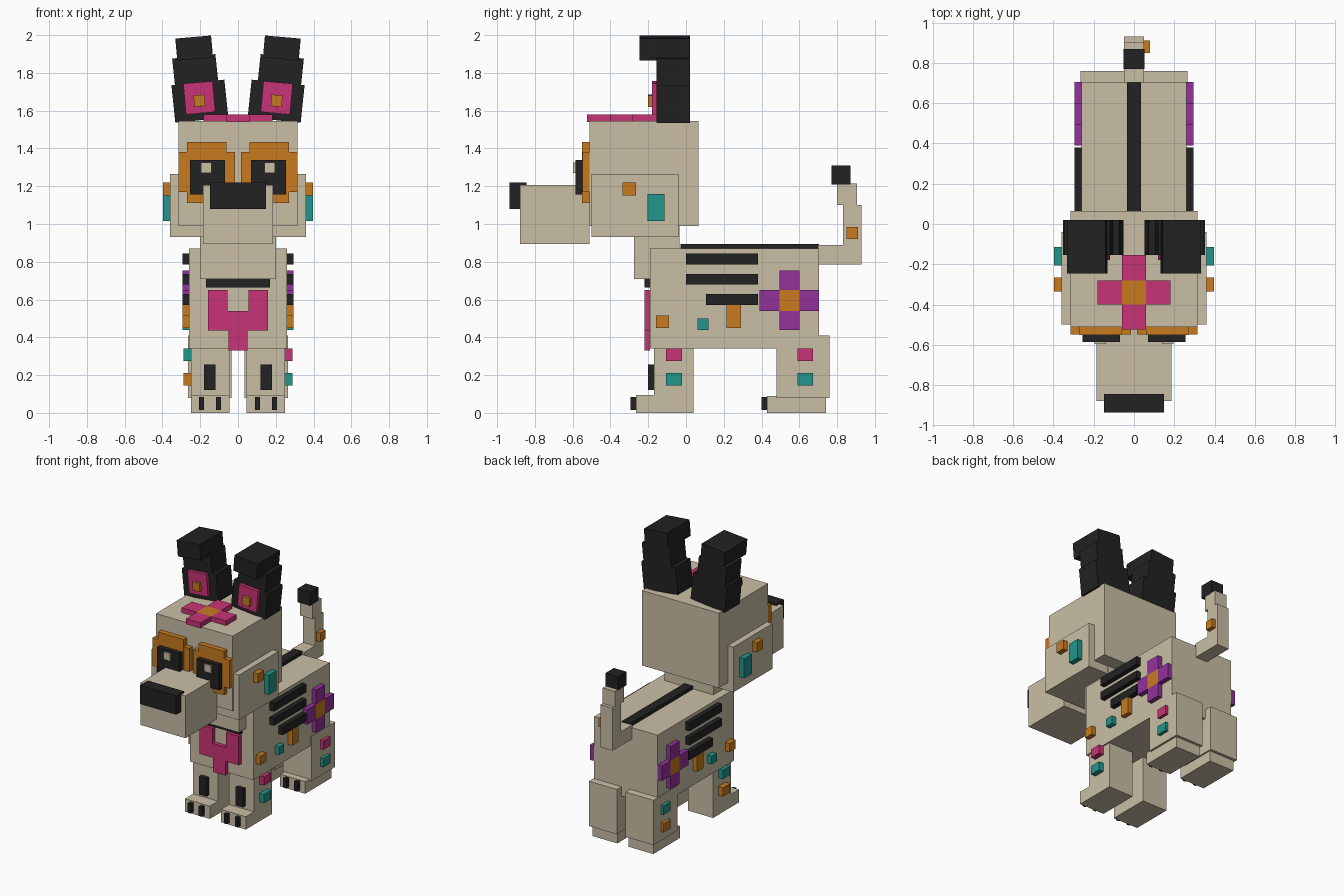
import bpy, math
from mathutils import Matrix, Vector

if "Cube" in bpy.data.objects:
    bpy.data.objects.remove(bpy.data.objects["Cube"])


def colour(name, rgb):
    m = bpy.data.materials.new(name)
    m.diffuse_color = (*rgb, 1)
    m.use_nodes = True
    m.node_tree.nodes["Principled BSDF"].inputs["Base Color"].default_value = m.diffuse_color
    return m


SAND = colour("sand", (0.59, 0.52, 0.38))
BLACK = colour("black", (0.016, 0.016, 0.016))
PINK = colour("pink", (0.58, 0.034, 0.18))
ORANGE = colour("orange", (0.58, 0.198, 0.014))
TEAL = colour("teal", (0.017, 0.305, 0.262))
PURPLE = colour("purple", (0.287, 0.032, 0.328))


def box(name, mat, x, y, z, tilt=0):
    """Box from its x, y and z ranges, tilted about its centre around y."""
    lo, hi = zip(x, y, z)
    c = [(a + b) / 2 for a, b in zip(lo, hi)]
    bpy.ops.mesh.primitive_cube_add(size=1)
    o = bpy.context.object
    o.name = name
    size = Matrix.Diagonal(Vector([abs(b - a) for a, b in zip(lo, hi)] + [1]))
    o.data.transform(Matrix.Rotation(tilt, 4, 'Y') @ size)
    o.location = c
    o.data.materials.append(mat)
    return o


def pair(name, mat, x, y, z, tilt=0):
    """The same box on the right and, mirrored, on the left."""
    box("right_" + name, mat, x, y, z, tilt)
    box("left_" + name, mat, (-x[1], -x[0]), y, z, -tilt)


# Torso, neck and tail
box("torso", SAND, (-.26, .26), (-.19, .705), (.34, .87))
box("back_stripe", BLACK, (-.035, .035), (-.03, .705), (.86, .895))
box("neck", SAND, (-.2, .2), (-.275, -.035), (.71, 1.0))
box("tail_base", SAND, (-.05, .05), (.70, .93), (.785, .89))
box("tail_middle", SAND, (-.05, .05), (.83, .93), (.88, 1.10))
box("tail_upper", SAND, (-.05, .05), (.80, .905), (1.10, 1.215))
box("tail_tip", BLACK, (-.052, .052), (.77, .87), (1.21, 1.31))
box("tail_spot", ORANGE, (.05, .08), (.85, .91), (.92, .985))

# Chest
box("collar", BLACK, (-.17, .17), (-.22, -.19), (.665, .715))
pair("chest_lobe", PINK, (.055, .16), (-.22, -.19), (.435, .65))
box("chest_centre", PINK, (-.055, .055), (-.22, -.19), (.435, .54))
box("chest_stem", PINK, (-.05, .05), (-.22, -.19), (.33, .435))

# Flank marks
side = (.255, .295)
for i, (y0, z0, z1) in enumerate([(0, .785, .845), (0, .68, .735), (.105, .57, .63)]):
    pair(f"flank_stripe_{i}", BLACK, side, (y0, .38), (z0, z1))
pair("flower_petal_top", PURPLE, side, (.495, .60), (.65, .755))
pair("flower_petal_bottom", PURPLE, side, (.495, .60), (.44, .54))
pair("flower_petal_front", PURPLE, side, (.39, .495), (.54, .65))
pair("flower_petal_rear", PURPLE, side, (.60, .705), (.54, .65))
pair("flower_centre", ORANGE, side, (.495, .60), (.54, .65))
pair("flank_bar", ORANGE, side, (.215, .29), (.45, .57))
pair("flank_spot", TEAL, side, (.06, .12), (.44, .50))
pair("shoulder_spot", ORANGE, side, (-.16, -.09), (.45, .515))

# Legs and paws
pair("front_leg", SAND, (.045, .25), (-.17, .04), (.09, .345))
pair("front_paw", SAND, (.045, .25), (-.265, .04), (0, .095))
pair("hind_leg", SAND, (.035, .265), (.48, .76), (.078, .41))
pair("hind_paw", SAND, (.045, .25), (.43, .74), (0, .09))
pair("shin_mark", BLACK, (.12, .18), (-.20, -.165), (.12, .255))
for part, y in (("front", -.265), ("hind", .43)):
    for i, x in enumerate((.103, .193)):
        pair(f"{part}_claw_{i}", BLACK, (x - .013, x + .013), (y - .03, y + .01), (.015, .085))
for part, y, x in (("front", -.105, .245), ("hind", .59, .26)):
    for s, upper, lower in ((1, PINK, TEAL), (-1, TEAL, ORANGE)):
        tag = f"{part}_{'right' if s > 0 else 'left'}_leg"
        box(tag + "_upper_spot", upper, (s * x, s * .288), (y, y + .083), (.275, .34))
        box(tag + "_lower_spot", lower, (s * x, s * .288), (y, y + .083), (.145, .21))

# Head
box("head", SAND, (-.315, .315), (-.512, .065), (.99, 1.545))
box("cheeks", SAND, (-.36, .36), (-.50, -.04), (.93, 1.265))
box("muzzle", SAND, (-.185, .185), (-.88, -.51), (.895, 1.207))
box("nose", BLACK, (-.148, .148), (-.935, -.845), (1.08, 1.22))
pair("cheek_spot", ORANGE, (.355, .397), (-.335, -.265), (1.15, 1.22))
pair("cheek_bar", TEAL, (.355, .397), (-.205, -.115), (1.015, 1.16))

# Eyes
pair("eye_patch_wide", ORANGE, (.015, .315), (-.549, -.505), (1.17, 1.38))
pair("eye_patch_tall", ORANGE, (.06, .27), (-.55, -.505), (1.11, 1.435))
pair("eye", BLACK, (.07, .255), (-.585, -.54), (1.155, 1.34))
pair("eye_glint", SAND, (.14, .195), (-.597, -.58), (1.27, 1.325))

# Flower on the crown
top = (1.54, 1.58)
box("crown_petal_front", PINK, (-.06, .06), (-.525, -.40), top)
box("crown_petal_rear", PINK, (-.06, .06), (-.28, -.155), top)
pair("crown_petal", PINK, (.06, .182), (-.40, -.28), top)
box("crown_centre", ORANGE, (-.06, .06), (-.40, -.28), top)

# Ears, leaning outwards
lean = math.radians(6)
pair("ear_base", BLACK, (.061, .343), (-.155, .02), (1.55, 1.75), lean)
pair("ear_middle", BLACK, (.11, .34), (-.155, .02), (1.71, 1.888), lean)
pair("ear_top", BLACK, (.137, .327), (-.245, .02), (1.873, 1.990), math.radians(5))
pair("inner_ear", PINK, (.127, .283), (-.18, -.15), (1.586, 1.75), math.radians(5))
pair("inner_ear_spot", ORANGE, (.175, .233), (-.20, -.175), (1.622, 1.683), math.radians(5))
